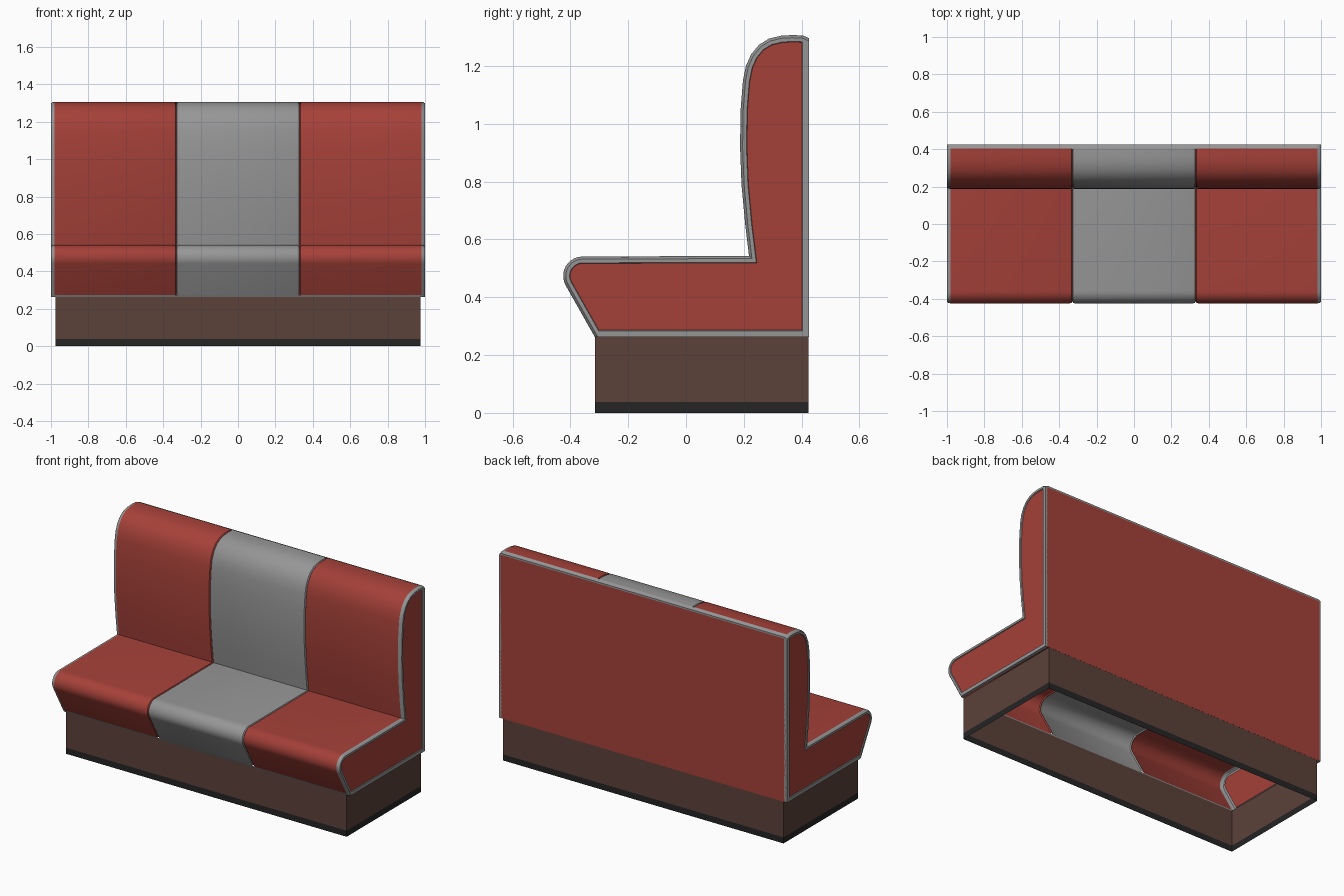
import bpy, math
from mathutils import Vector

if "Cube" in bpy.data.objects:
    bpy.data.objects.remove(bpy.data.objects["Cube"])


def material(name, rgb):
    m = bpy.data.materials.new(name)
    m.diffuse_color = (*rgb, 1)
    m.use_nodes = True
    m.node_tree.nodes["Principled BSDF"].inputs["Base Color"].default_value = m.diffuse_color
    return m


RED = material("red upholstery", (0.376, 0.052, 0.040))
GREY = material("grey upholstery", (0.305, 0.305, 0.305))
BROWN = material("dark brown base", (0.105, 0.052, 0.041))
BLACK = material("black kick strip", (0.018, 0.018, 0.018))

# side profile (y, z): front bottom edge, seat nose, seat, backrest, back
nose = [(-0.358 + 0.067 * math.cos(math.radians(a)), 0.474 + 0.067 * math.sin(math.radians(a)))
        for a in range(210, 89, -12)]
rest = [(.218, .543), (.205, .65), (.192, .79), (.187, .92), (.189, 1.05), (.197, 1.15),
        (.207, 1.2), (.225, 1.24), (.252, 1.273), (.287, 1.295), (.33, 1.305), (.365, 1.307)]
PROFILE = [Vector(p) for p in [(-.315, .262), (-.322, .274)] + nose + rest
           + [(.403, 1.306), (.425, 1.297), (.425, .262)]]


def inset(d, back_bottom=0.0):
    """Profile moved inwards by d; the back and bottom edges use back_bottom."""
    n = len(PROFILE)
    dist = [d] * (n - 2) + [back_bottom] * 2
    normals = []
    for i in range(n):
        e = (PROFILE[(i + 1) % n] - PROFILE[i]).normalized()
        normals.append(Vector((e.y, -e.x)))
    out = []
    for i in range(n):
        a, b, da, db = normals[i - 1], normals[i], dist[i - 1], dist[i]
        det = a.x * b.y - a.y * b.x
        if abs(det) < 0.02:
            v = b * db
        else:
            v = Vector(((da * b.y - db * a.y) / det, (a.x * db - b.x * da) / det))
        out.append(PROFILE[i] + v)
    return out


def make(name, verts, faces, mats, face_mats=None, smooth=True):
    me = bpy.data.meshes.new(name)
    me.from_pydata(verts, [], faces)
    for m in mats:
        me.materials.append(m)
    if face_mats:
        me.polygons.foreach_set("material_index", face_mats)
    ob = bpy.data.objects.new(name, me)
    bpy.context.collection.objects.link(ob)
    if smooth:
        bpy.ops.object.select_all(action='DESELECT')
        ob.select_set(True)
        bpy.context.view_layer.objects.active = ob
        bpy.ops.object.shade_smooth_by_angle(angle=math.radians(32))
    return ob


def loft(name, stations, mats, closed=False, cap=None):
    """Skin profiles placed at ascending x; cap is the station index to close in mats[1]."""
    n = len(stations[0][1])
    verts = [(x, p[0], p[1]) for x, pts in stations for p in pts]
    faces = []
    for s in range(len(stations) - 1):
        for i in range(n if closed else n - 1):
            j = (i + 1) % n
            faces.append((s * n + i, (s + 1) * n + i, (s + 1) * n + j, s * n + j))
    fm = [0] * len(faces)
    if cap is not None:
        ring = list(range(cap * n, cap * n + n))
        faces.append(ring if cap == 0 else ring[::-1])
        fm.append(1)
    return make(name, verts, faces, mats, fm)


# upholstered panels, pinched at the seams
EDGE, SEAM = 0.98, 0.33
full = PROFILE[1:-2]
mid = inset(0.003)[1:-2]
low = inset(0.010)[1:-2]
L = [(0.0, low), (0.005, mid), (0.014, full)]
start = lambda x: [(x + o, p) for o, p in L]
end = lambda x: [(x - o, p) for o, p in reversed(L)]
loft("left_cushion", [(-EDGE, full)] + end(-SEAM), [RED])
loft("middle_cushion", start(-SEAM) + end(SEAM), [GREY])
loft("right_cushion", start(SEAM) + [(EDGE, full)], [RED])

# thin trims along the front bottom edge and the top back edge
loft("front_trim", [(-EDGE, PROFILE[:2]), (EDGE, PROFILE[:2])], [GREY])
top_back = PROFILE[-3:-1] + [Vector((.425, 1.287))]
loft("top_trim", [(-EDGE, top_back), (EDGE, top_back)], [GREY])

# flat back panel
back = [(.425, 1.287), (.425, .262)]
loft("back_panel", [(-0.99, back), (0.99, back)], [RED])

# ends: rounded grey piping around a slightly sunk red panel
rings = [(0.98, PROFILE), (0.993, inset(0.003)), (1.0, inset(0.009)),
         (1.0, inset(0.022, 0.022)), (0.995, inset(0.024, 0.024))]
loft("right_end", rings, [GREY, RED], closed=True, cap=4)
loft("left_end", [(-x, p) for x, p in reversed(rings)], [GREY, RED], closed=True, cap=0)

# open base: brown walls over a black kick strip
X, Y0, Y1 = 0.975, -0.315, 0.4245
corners = [(-X, Y0), (X, Y0), (X, Y1), (-X, Y1)]


def wall_band(name, z0, z1, mat):
    verts = [(x, y, z) for z in (z0, z1) for x, y in corners]
    faces = [(i, (i + 1) % 4, (i + 1) % 4 + 4, i + 4) for i in range(4)]
    make(name, verts, faces, [mat], smooth=False)


wall_band("base_walls", 0.038, 0.262, BROWN)
wall_band("kick_strip", 0.0, 0.038, BLACK)
